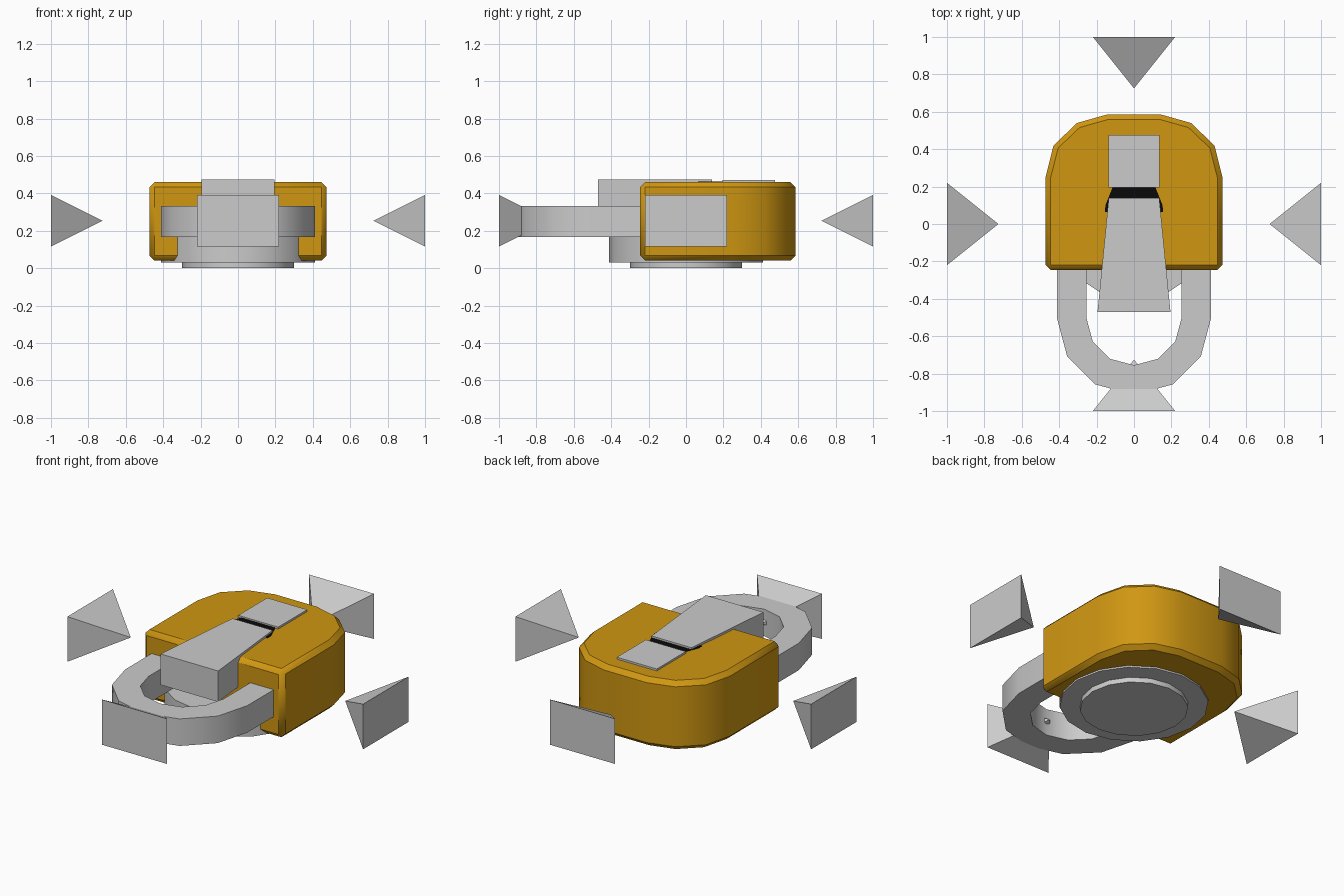
import bpy, bmesh
from math import radians, sin, cos, pi
from mathutils import Matrix

default = bpy.data.objects.get("Cube")
if default:
    bpy.data.objects.remove(default, do_unlink=True)


def material(name, rgb):
    mat = bpy.data.materials.new(name)
    mat.use_nodes = True
    mat.diffuse_color = (*rgb, 1)
    bsdf = mat.node_tree.nodes["Principled BSDF"]
    bsdf.inputs["Base Color"].default_value = (*rgb, 1)
    bsdf.inputs["Roughness"].default_value = 0.7
    return mat


GREY = material("light grey", (0.6, 0.6, 0.6))
ORANGE = material("amber", (0.63, 0.31, 0.006))
BLACK = material("black", (0.003, 0.003, 0.003))


def finish(bm, name, mat, smooth=False):
    bmesh.ops.recalc_face_normals(bm, faces=bm.faces)
    mesh = bpy.data.meshes.new(name)
    bm.to_mesh(mesh)
    bm.free()
    mesh.materials.append(mat)
    obj = bpy.data.objects.new(name, mesh)
    bpy.context.collection.objects.link(obj)
    if smooth:
        bpy.ops.object.select_all(action='DESELECT')
        obj.select_set(True)
        bpy.context.view_layer.objects.active = obj
        bpy.ops.object.shade_smooth_by_angle(angle=radians(35))
    return obj


def prism(name, outline, z0, z1, mat, smooth=False):
    """Extrude a flat outline from z0 up to z1."""
    bm = bmesh.new()
    face = bm.faces.new([bm.verts.new((x, y, z0)) for x, y in outline])
    new = bmesh.ops.extrude_face_region(bm, geom=[face])["geom"]
    top = [v for v in new if isinstance(v, bmesh.types.BMVert)]
    bmesh.ops.translate(bm, verts=top, vec=(0, 0, z1 - z0))
    return finish(bm, name, mat, smooth)


def mirrored(half):
    """Close a right-hand outline with its mirror image."""
    return half + [(-x, y) for x, y in reversed(half)]


def circle(radius, sides):
    return [(radius * cos(2 * pi * i / sides), radius * sin(2 * pi * i / sides))
            for i in range(sides)]


# Rounded housing with chamfered rims and front corners
housing = prism("housing", mirrored([(0.473, -0.245), (0.473, 0.25), (0.43, 0.42),
                                     (0.305, 0.54), (0.145, 0.585)]),
                0.04, 0.46, ORANGE, True)
bevel = housing.modifiers.new("chamfer", 'BEVEL')
bevel.width = 0.027
bevel.segments = 1
bevel.limit_method = 'ANGLE'
bevel.angle_limit = radians(50)

# Round base and foot
prism("base_disc", circle(0.413, 16), 0.03, 0.168, GREY, True)
prism("foot_disc", circle(0.3, 16), 0, 0.03, GREY, True)


# U-shaped loop at the front
def arc(radius):
    return [(radius * cos(pi * i / 6), -0.5 - radius * sin(pi * i / 6)) for i in range(7)]


outer = [(0.413, 0)] + arc(0.413) + [(-0.413, 0)]
inner = [(0.255, 0)] + arc(0.255) + [(-0.255, 0)]
prism("front_loop", outer + inner[::-1], 0.167, 0.332, GREY, True)

# Tapered lever, latch plate and the dark hinge strip between them
prism("lever", mirrored([(0.195, -0.47), (0.135, 0.14)]), 0.285, 0.474, GREY)
prism("latch_plate", mirrored([(0.135, 0.195), (0.135, 0.475)]), 0.44, 0.472, GREY)
prism("hinge_strip", mirrored([(0.155, 0.065), (0.153, 0.1), (0.113, 0.2)]),
      0.456, 0.463, BLACK)

# Four pyramids pointing at the centre
for i, side in enumerate(("front", "left", "back", "right")):
    bm = bmesh.new()
    base = [bm.verts.new((x * 0.22, -1, 0.253 + z * 0.138))
            for x, z in ((-1, -1), (1, -1), (1, 1), (-1, 1))]
    tip = bm.verts.new((0, -0.725, 0.253))
    bm.faces.new(base)
    for a, b in zip(base, base[1:] + base[:1]):
        bm.faces.new((a, b, tip))
    bmesh.ops.rotate(bm, verts=bm.verts, matrix=Matrix.Rotation(i * pi / 2, 3, 'Z'))
    finish(bm, side + "_pointer", GREY)
